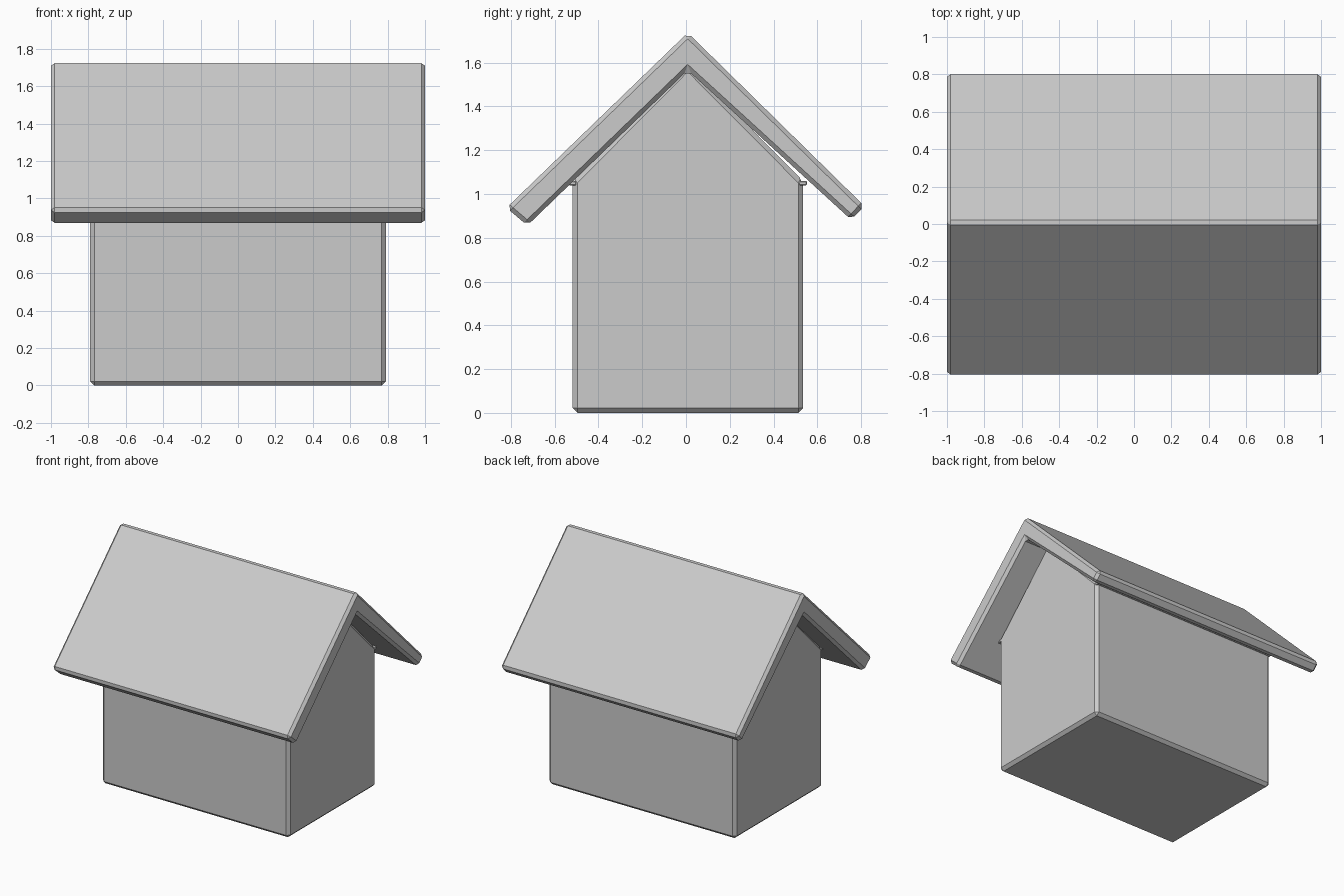
import bpy

if "Cube" in bpy.data.objects:
    bpy.data.objects.remove(bpy.data.objects["Cube"])

def prism(name, profile, half_x, bevel):
    """Extrude a (y, z) outline along x and chamfer its edges."""
    n = len(profile)
    verts = [(x, y, z) for x in (-half_x, half_x) for y, z in profile]
    faces = [tuple(reversed(range(n))), tuple(range(n, 2 * n))]
    faces += [(i, (i + 1) % n, n + (i + 1) % n, n + i) for i in range(n)]
    mesh = bpy.data.meshes.new(name)
    mesh.from_pydata(verts, [], faces)
    obj = bpy.data.objects.new(name, mesh)
    bpy.context.collection.objects.link(obj)
    mod = obj.modifiers.new("chamfer", 'BEVEL')
    mod.width = bevel
    mod.segments = 1
    mod.limit_method = 'ANGLE'
    return obj

# House body with gable ends
prism("walls", [(-0.518, 0.0), (0.535, 0.0), (0.535, 1.06),
                (0.008, 1.59), (-0.518, 1.06)], 0.79, 0.022)

# Small lips where the side walls meet the roof
for name, y0, y1 in (("front_lip", -0.537, -0.50), ("back_lip", 0.51, 0.552)):
    prism(name, [(y0, 1.04), (y1, 1.04), (y1, 1.06), (y0, 1.06)], 0.785, 0.004)

# Folded roof slab overhanging on all sides
prism("roof", [(-0.725, 0.856), (0.008, 1.565), (0.755, 0.882),
               (0.815, 0.945), (0.008, 1.737), (-0.82, 0.937)], 1.0, 0.02)
